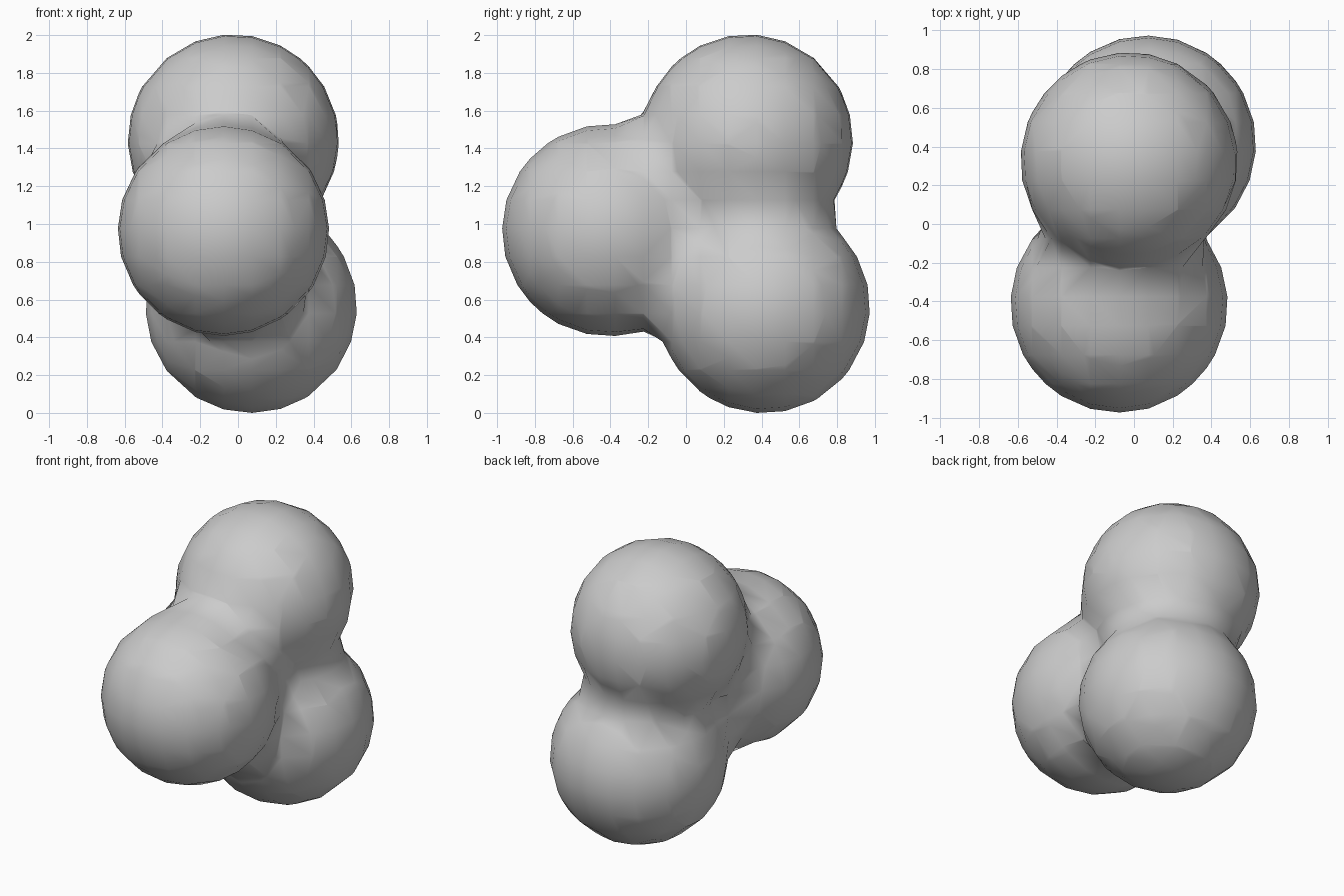
import bpy

if "Cube" in bpy.data.objects:
    bpy.data.objects.remove(bpy.data.objects["Cube"])

# Three equal balls melted together as one blended surface
RADIUS = 0.56
STIFFNESS = 7.0
THRESHOLD = 0.6
CENTRES = [(-0.025, 0.325, 1.443),   # upper ball
           (-0.077, -0.413, 0.965),  # front ball
           (0.07, 0.413, 0.557)]     # lower ball

meta = bpy.data.metaballs.new("blend")
meta.threshold = THRESHOLD
meta.resolution = 0.15
meta.render_resolution = 0.15

# Field radius that puts a lone ball's surface at RADIUS
reach = RADIUS / (1 - (THRESHOLD / STIFFNESS) ** (1 / 3)) ** 0.5
for c in CENTRES:
    e = meta.elements.new(type='BALL')
    e.co = c
    e.radius = reach
    e.stiffness = STIFFNESS

blob = bpy.data.objects.new("blend", meta)
bpy.context.collection.objects.link(blob)
bpy.context.view_layer.update()

# Bake the blended surface to a smooth mesh
deps = bpy.context.evaluated_depsgraph_get()
mesh = bpy.data.meshes.new_from_object(blob.evaluated_get(deps))
bpy.data.objects.remove(blob)
for p in mesh.polygons:
    p.use_smooth = True
obj = bpy.data.objects.new("merged_balls", mesh)
bpy.context.collection.objects.link(obj)

# Sit exactly on the ground
low = min(v.co.z for v in mesh.vertices)
for v in mesh.vertices:
    v.co.z -= low
